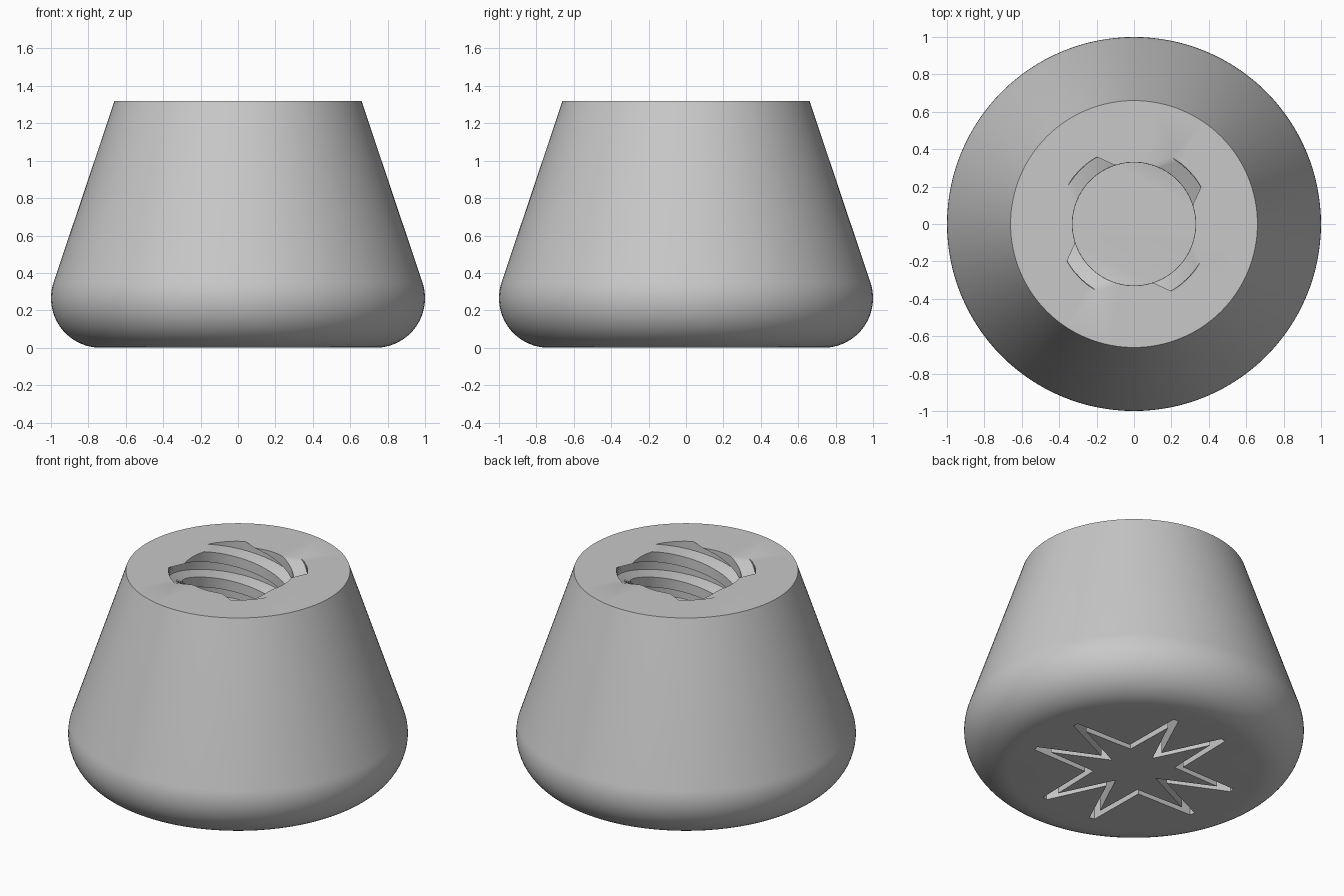
import bpy, bmesh
from math import sin, cos, pi, radians, tau
from mathutils import Vector

cube = bpy.data.objects.get("Cube")
if cube:
    bpy.data.objects.remove(cube)

HEIGHT, TOP_R, FILLET = 1.32, 0.66, 0.265
HOLE_FLOOR, LEAD = 0.33, 0.66
CREST_R, ROOT_R = 0.33, 0.41
SLOT_W, SLOT_DEPTH = 0.036, 0.2

bm = bmesh.new()


def loop(points, z):
    return [bm.verts.new((x, y, z)) for x, y in points]


def circle(r, n=128):
    return [(r * cos(tau * i / n), r * sin(tau * i / n)) for i in range(n)]


def bridge(a, b):
    n = len(a)
    for i in range(n):
        j = (i + 1) % n
        bm.faces.new((a[i], a[j], b[j], b[i]))


def fill(*loops):
    edges = []
    for l in loops:
        for i, v in enumerate(l):
            w = l[(i + 1) % len(l)]
            edges.append(bm.edges.get((v, w)) or bm.edges.new((v, w)))
    bmesh.ops.triangle_fill(bm, edges=edges, use_beauty=True)


# Outer wall: rounded lower edge, then a cone
outer = []
steps = 20
for i in range(steps + 1):
    a = radians(-90 + 108.6 * i / steps)
    outer.append(loop(circle(1 - FILLET + FILLET * cos(a)), FILLET + FILLET * sin(a)))
outer.append(loop(circle(TOP_R), HEIGHT))
for a, b in zip(outer, outer[1:]):
    bridge(a, b)

# Four-start trapezoidal thread section, each groove centred on a diagonal
section = []
for k in range(4):
    mid = 45 + 90 * k
    section += [(CREST_R, mid - 27)]
    section += [(ROOT_R, mid - 16 + 8 * s) for s in range(5)]
    section += [(CREST_R, mid + 27 + 6 * s) for s in range(6)]

# Threaded hole: the section turns as it rises
layers = 90
thread = []
for i in range(layers + 1):
    z = HOLE_FLOOR + (HEIGHT - HOLE_FLOOR) * i / layers
    turn = tau * (z - HEIGHT) / LEAD
    pts = [(r * cos(radians(d) + turn), r * sin(radians(d) + turn)) for r, d in section]
    thread.append(loop(pts, z))
for a, b in zip(thread, thread[1:]):
    bridge(a, b)
fill(thread[0])
fill(outer[-1], thread[-1])

# Centre line of the star slot: pairs of points around each axis
star = []
for k in range(4):
    for r, d in ((0.21, 0), (0.605, 17), (0.265, 45), (0.605, 73)):
        a = radians(d + 90 * k)
        star.append(Vector((r * cos(a), r * sin(a))))


def offset(path, dist, blunt):
    """Offset a closed path outward; blunt cuts sharp outer tips square."""
    result = []
    n = len(path)
    for i, p in enumerate(path):
        d0 = (p - path[i - 1]).normalized()
        d1 = (path[(i + 1) % n] - p).normalized()
        n0, n1 = Vector((d0.y, -d0.x)), Vector((d1.y, -d1.x))
        if blunt and i % 2:
            tip = (d0 - d1).normalized() * abs(dist)
            result += [p + n0 * dist + tip, p + n1 * dist + tip]
        else:
            m = n0 + n1
            result.append(p + m * (2 * dist / m.length_squared))
    return result


# Star slot cut into the underside
half = SLOT_W / 2
rim_out, rim_in = offset(star, half, True), offset(star, -half, False)
low_out, low_in = loop(rim_out, 0), loop(rim_in, 0)
high_out, high_in = loop(rim_out, SLOT_DEPTH), loop(rim_in, SLOT_DEPTH)
bridge(low_out, high_out)
bridge(low_in, high_in)
fill(outer[0], low_out)
fill(high_out, high_in)
fill(low_in)

bmesh.ops.recalc_face_normals(bm, faces=bm.faces[:])
mesh = bpy.data.meshes.new("threaded_foot")
bm.to_mesh(mesh)
bm.free()
foot = bpy.data.objects.new("threaded_foot", mesh)
bpy.context.collection.objects.link(foot)

# Plain grey
grey = bpy.data.materials.new("light_grey")
grey.use_nodes = True
colour = (0.58, 0.58, 0.58, 1)
grey.diffuse_color = colour
grey.node_tree.nodes["Principled BSDF"].inputs["Base Color"].default_value = colour
mesh.materials.append(grey)

bpy.ops.object.select_all(action='DESELECT')
foot.select_set(True)
bpy.context.view_layer.objects.active = foot
bpy.ops.object.shade_smooth_by_angle(angle=radians(30))
